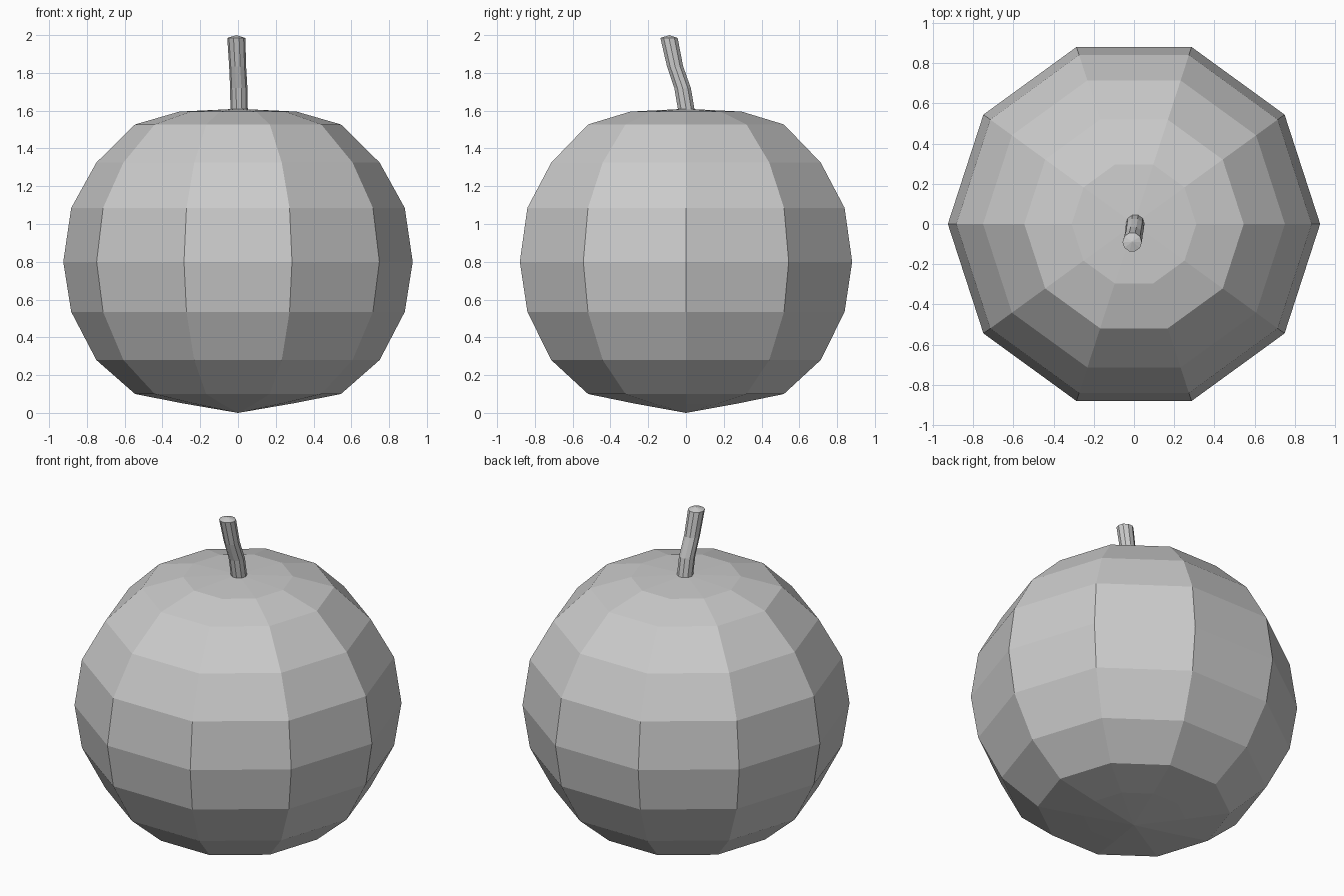
import bpy, bmesh
from math import cos, sin, tau

if "Cube" in bpy.data.objects:
    bpy.data.objects.remove(bpy.data.objects["Cube"])


def loft(name, rings, sides, bottom, top):
    """Join rings of (x, y, z, radius), closing both ends with a fan to a pole."""
    bm = bmesh.new()
    loops = [[bm.verts.new((x + r * cos(tau * i / sides), y + r * sin(tau * i / sides), z))
              for i in range(sides)] for x, y, z, r in rings]
    low, high = bm.verts.new(bottom), bm.verts.new(top)
    for i in range(sides):
        j = (i + 1) % sides
        for a, b in zip(loops, loops[1:]):
            bm.faces.new((a[i], a[j], b[j], b[i]))
        bm.faces.new((low, loops[0][j], loops[0][i]))
        bm.faces.new((high, loops[-1][i], loops[-1][j]))
    bmesh.ops.recalc_face_normals(bm, faces=bm.faces)
    mesh = bpy.data.meshes.new(name)
    bm.to_mesh(mesh)
    bm.free()
    obj = bpy.data.objects.new(name, mesh)
    bpy.context.collection.objects.link(obj)
    return obj


# Ten-sided round body, as (radius, height)
profile = [(0.29, 0.05), (0.545, 0.10), (0.75, 0.28), (0.883, 0.535), (0.925, 0.80),
           (0.883, 1.085), (0.75, 1.325), (0.545, 1.527), (0.31, 1.595)]
loft("pumpkin_body", [(0, 0, z, r) for r, z in profile], 10, (0, 0, 0), (0, 0, 1.61))

# Thin bent stem leaning to the front
stem_path = [(0.006, 0.004, 1.59, 0.046), (0.004, -0.018, 1.72, 0.046),
             (-0.002, -0.058, 1.835, 0.045), (-0.009, -0.09, 1.985, 0.048)]
loft("stem", stem_path, 10, (0.006, 0.004, 1.58), (-0.009, -0.088, 2.0))
